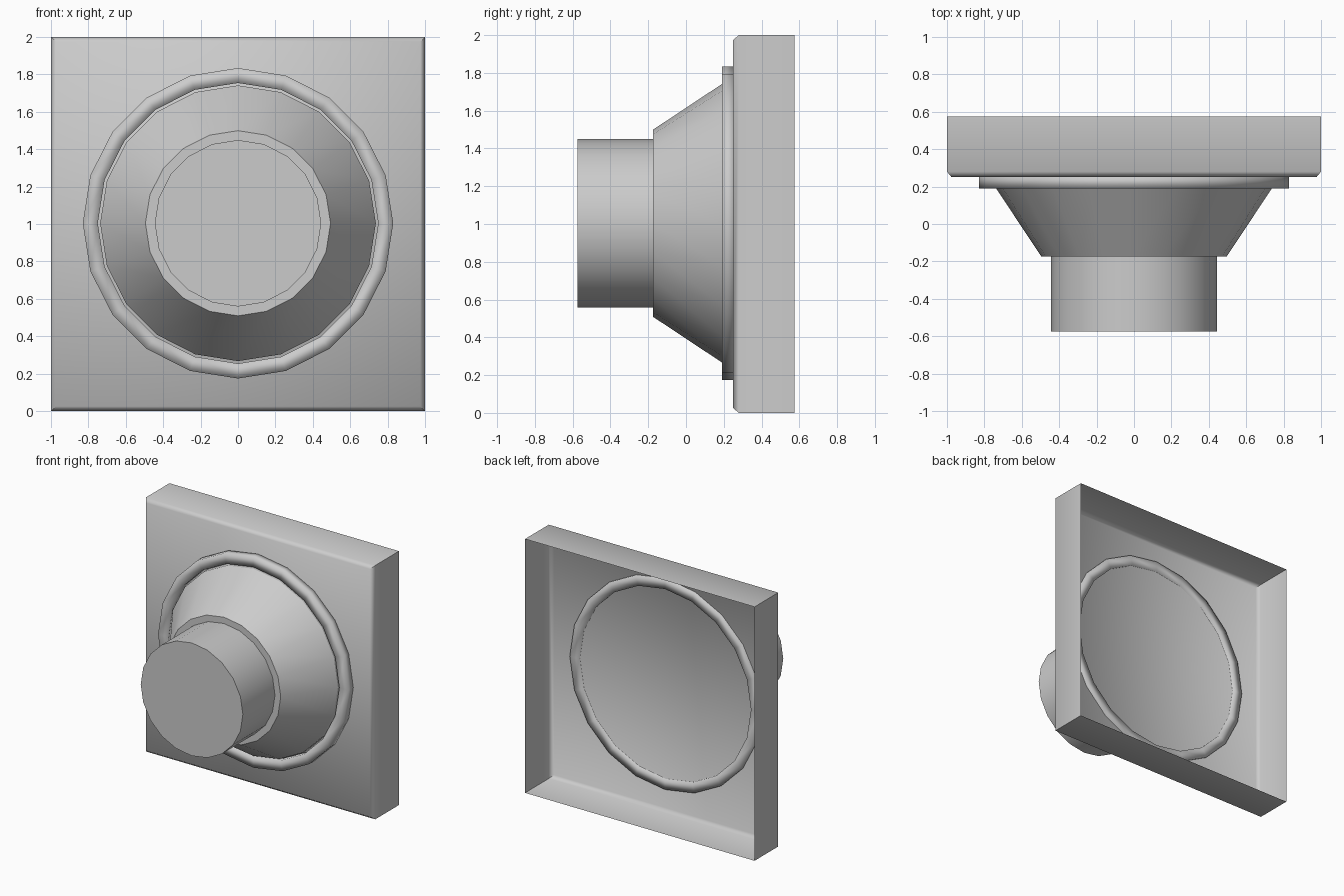
import bpy, bmesh, math

if "Cube" in bpy.data.objects:
    bpy.data.objects.remove(bpy.data.objects["Cube"])

SIDES = 20
ZC = 1.004          # height of the round axis


def circle(bm, r, y):
    return [bm.verts.new((r * math.sin(2 * math.pi * i / SIDES), y,
                          ZC + r * math.cos(2 * math.pi * i / SIDES)))
            for i in range(SIDES)]


def square(bm, h, y):
    return [bm.verts.new((sx * h, y, 1 + sz * h))
            for sx, sz in ((-1, -1), (-1, 1), (1, 1), (1, -1))]


def skin(bm, loops):
    for a, b in zip(loops, loops[1:]):
        n = len(a)
        for i in range(n):
            bm.faces.new((a[i], a[(i + 1) % n], b[(i + 1) % n], b[i]))


def finish(bm, name, angle):
    bmesh.ops.recalc_face_normals(bm, faces=bm.faces)
    me = bpy.data.meshes.new(name)
    bm.to_mesh(me)
    bm.free()
    ob = bpy.data.objects.new(name, me)
    bpy.context.collection.objects.link(ob)
    bpy.ops.object.select_all(action='DESELECT')
    bpy.context.view_layer.objects.active = ob
    ob.select_set(True)
    bpy.ops.object.shade_smooth_by_angle(angle=math.radians(angle))


# Square wall plate: open-backed shell with a chamfered front
bm = bmesh.new()
loops = [square(bm, 1.0, 0.575), square(bm, 1.0, 0.28), square(bm, 0.975, 0.25)]
skin(bm, loops)
bm.faces.new(loops[-1])
finish(bm, "square_plate", 65)

# Trim ring set through the plate
bm = bmesh.new()
loops = [circle(bm, r, y) for r, y in
         ((0.83, 0.262), (0.83, 0.19), (0.75, 0.19), (0.75, 0.262))]
skin(bm, loops + loops[:1])
finish(bm, "trim_ring", 100)

# Tapered collar and round knob, closed front
bm = bmesh.new()
loops = [circle(bm, r, y) for r, y in
         ((0.445, -0.575), (0.445, -0.175), (0.495, -0.175), (0.737, 0.19), (0.737, 0.25))]
skin(bm, loops)
bm.faces.new(loops[0])
finish(bm, "tapered_knob", 30)
